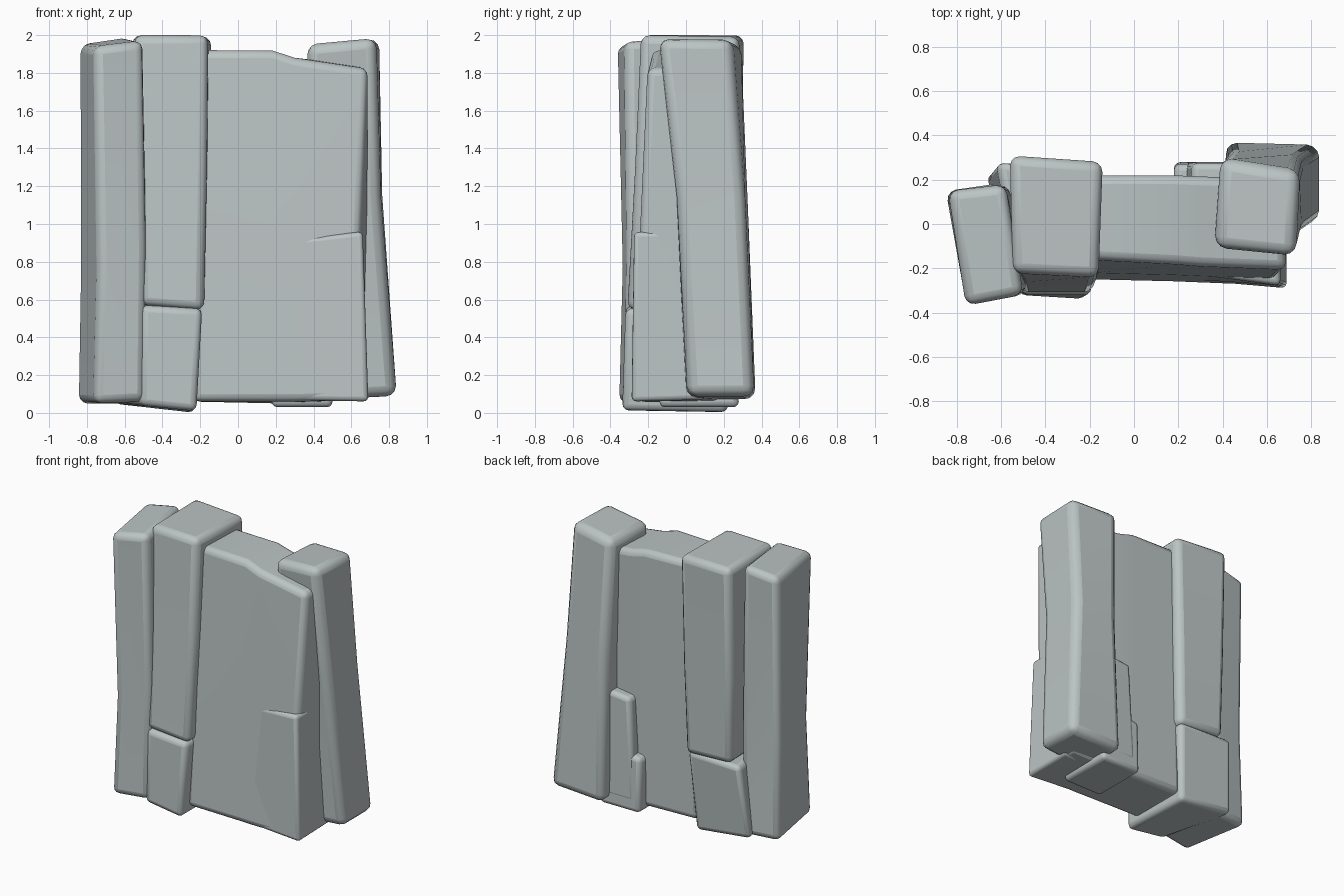
import bpy, bmesh, math

stone = bpy.data.materials.new("grey stone")
stone.diffuse_color = (0.50, 0.55, 0.55, 1)


def rock(name, rings, bevel):
    """Loft a rough stone through matching corner rings, cap it and round its edges."""
    bm = bmesh.new()
    loops = [[bm.verts.new(p) for p in ring] for ring in rings]
    n = len(loops[0])
    for a, b in zip(loops, loops[1:]):
        for i in range(n):
            j = (i + 1) % n
            bm.faces.new((a[i], a[j], b[j], b[i]))
    bm.faces.new(loops[0][::-1])
    bm.faces.new(loops[-1])
    bmesh.ops.recalc_face_normals(bm, faces=bm.faces[:])
    me = bpy.data.meshes.new(name)
    bm.to_mesh(me)
    bm.free()
    me.materials.append(stone)
    ob = bpy.data.objects.new(name, me)
    bpy.context.collection.objects.link(ob)
    mod = ob.modifiers.new("rounded edges", 'BEVEL')
    mod.width = bevel
    mod.segments = 3
    mod.limit_method = 'ANGLE'
    mod.angle_limit = math.radians(40)
    bpy.ops.object.select_all(action='DESELECT')
    ob.select_set(True)
    bpy.context.view_layer.objects.active = ob
    bpy.ops.object.shade_smooth_by_angle(angle=math.radians(40))
    return ob


# Far left column, turned slightly in plan
rock("left_column", [
    [(-.76, -.36, .05), (-.49, -.32, .06), (-.57, .19, .05), (-.85, .15, .05)],
    [(-.74, -.34, .75), (-.48, -.31, .9), (-.56, .17, .9), (-.84, .13, .75)],
    [(-.76, -.37, 1.94), (-.50, -.32, 1.97), (-.58, .18, 1.99), (-.84, .15, 1.95)],
], .045)

# Second column resting on a foot stone
rock("second_column", [
    [(-.52, -.31, .57), (-.18, -.31, .54), (-.18, .27, .56), (-.55, .28, .58)],
    [(-.53, -.26, 1.3), (-.165, -.27, 1.3), (-.16, .28, 1.2), (-.56, .29, 1.2)],
    [(-.55, -.22, 2.0), (-.16, -.24, 2.0), (-.14, .28, 1.99), (-.56, .31, 2.0)],
], .045)
rock("foot_stone", [
    [(-.52, -.32, .04), (-.22, -.34, .01), (-.23, .22, .0), (-.67, .22, .05)],
    [(-.51, -.32, .57), (-.19, -.32, .55), (-.19, .26, .58), (-.62, .28, .58)],
], .035)

# Wide central slab, lofted from left to right with a sloping top
rock("central_slab", [
    [(-.24, -.25, .06), (-.22, -.22, .93), (-.20, -.16, 1.92), (-.20, .22, 1.92), (-.24, .20, .06)],
    [(.18, -.26, .06), (.18, -.23, .92), (.18, -.18, 1.92), (.18, .22, 1.91), (.18, .20, .05)],
    [(.30, -.265, .06), (.30, -.235, .92), (.30, -.19, 1.88), (.30, .215, 1.88), (.30, .20, .05)],
    [(.68, -.28, .07), (.65, -.245, .95), (.69, -.205, 1.82), (.67, .20, 1.84), (.68, .17, .08)],
], .04)

# Lower right part of the slab, standing proud below the crack
rock("slab_toe", [
    [(.1, -.24, .07), (.69, -.29, .06), (.69, .1, .07), (.1, .1, .07)],
    [(.2, -.215, .91), (.66, -.278, .96), (.66, .1, .96), (.2, .1, .91)],
], .025)

# Leaning right column
rock("right_column", [
    [(.44, -.01, .07), (.84, .01, .09), (.84, .36, .09), (.41, .37, .07)],
    [(.40, -.04, 1.1), (.755, -.05, 1.15), (.765, .31, 1.15), (.42, .33, 1.1)],
    [(.36, -.11, 1.95), (.73, -.15, 1.985), (.75, .24, 1.98), (.39, .30, 1.95)],
], .055)

# Pair of small stones behind, stepped beside the right column
rock("back_low_stone", [
    [(.18, -.14, .03), (.50, -.14, .03), (.50, .28, .03), (.18, .28, .03)],
    [(.18, -.14, .42), (.50, -.14, .48), (.50, .27, .48), (.18, .27, .42)],
], .03)
rock("back_tall_stone", [
    [(.24, .0, .10), (.50, .0, .10), (.50, .28, .10), (.22, .28, .10)],
    [(.26, .0, .84), (.48, .0, .86), (.48, .275, .86), (.26, .275, .84)],
], .03)
